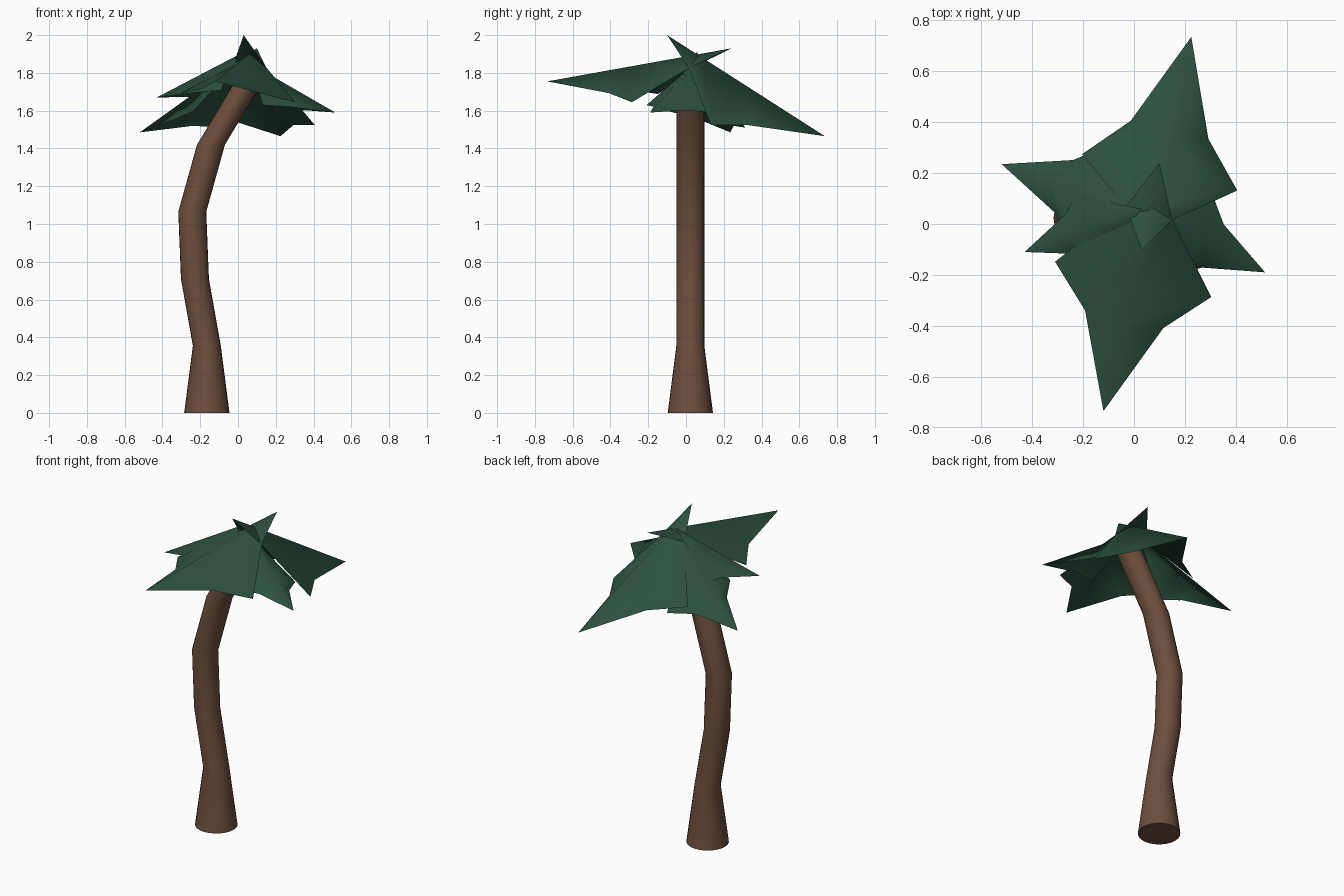
import bpy, bmesh, math
from mathutils import Vector, Matrix

cube = bpy.data.objects.get("Cube")
if cube:
    bpy.data.objects.remove(cube, do_unlink=True)


def make_material(name, color):
    mat = bpy.data.materials.new(name)
    mat.use_nodes = True
    mat.diffuse_color = color
    bsdf = mat.node_tree.nodes["Principled BSDF"]
    bsdf.inputs["Base Color"].default_value = color
    bsdf.inputs["Roughness"].default_value = 0.9
    return mat


bark = make_material("brown bark", (0.15, 0.077, 0.048, 1))
foliage = make_material("dark green leaf", (0.026, 0.082, 0.05, 1))


def finish(bm, name, mat, angle):
    mesh = bpy.data.meshes.new(name)
    bm.to_mesh(mesh)
    bm.free()
    obj = bpy.data.objects.new(name, mesh)
    bpy.context.collection.objects.link(obj)
    mesh.materials.append(mat)
    bpy.ops.object.select_all(action="DESELECT")
    obj.select_set(True)
    bpy.context.view_layer.objects.active = obj
    bpy.ops.object.shade_smooth_by_angle(angle=math.radians(angle))


# Trunk: level rings lofted along a swaying line, (x, z, radius)
def build_trunk(sides=24):
    rings = [(-0.165, 0, 0.12), (-0.165, 0.355, 0.074), (-0.228, 0.71, 0.074),
             (-0.242, 1.065, 0.074), (-0.143, 1.42, 0.074), (0.07, 1.775, 0.074)]
    bm = bmesh.new()
    loops = []
    for x, z, r in rings:
        place = Matrix.Translation((x, 0.023, z))
        loops.append(bmesh.ops.create_circle(bm, segments=sides, radius=r, matrix=place)["verts"])
    for low, high in zip(loops, loops[1:]):
        for i in range(sides):
            j = (i + 1) % sides
            bm.faces.new((low[i], low[j], high[j], high[i]))
    bm.faces.new(loops[0])
    bm.faces.new(loops[-1])
    bmesh.ops.recalc_face_normals(bm, faces=bm.faces)
    finish(bm, "trunk", bark, 40)


# Leaf stations as fractions of length: (along, half width, edge drop)
STATIONS = [(0.21, 0.093, 0.07), (0.5, 0.31, 0.22), (0.65, 0.155, 0.14)]


# Leaf: straight ridge from stem to tip with two drooping halves, one raised by the lean
def build_leaf(name, stem, tip, lean, droop=1.0):
    stem, tip = Vector(stem), Vector(tip)
    axis = tip - stem
    length = axis.length
    up = Vector((0, 0, 1))
    side = axis.cross(up).normalized()
    normal = side.cross(axis).normalized()
    across = side + up * lean

    bm = bmesh.new()
    start, end = bm.verts.new(stem), bm.verts.new(tip)
    rows = []
    for along, width, drop in STATIONS:
        mid = stem + axis * along
        edge = mid - normal * drop * droop * length
        reach = across * width * length
        rows.append([bm.verts.new(p) for p in (edge - reach, mid, edge + reach)])
    for k in (0, 1):
        bm.faces.new((start, rows[0][k], rows[0][k + 1]))
        for near, far in zip(rows, rows[1:]):
            bm.faces.new((near[k], far[k], far[k + 1], near[k + 1]))
        bm.faces.new((rows[-1][k], end, rows[-1][k + 1]))
    bmesh.ops.recalc_face_normals(bm, faces=bm.faces)
    if sum(f.normal.z for f in bm.faces) < 0:
        bmesh.ops.reverse_faces(bm, faces=bm.faces)
    finish(bm, name, foliage, 100)


build_trunk()
build_leaf("front_leaf", (0.10, 0.24, 1.93), (-0.12, -0.735, 1.755), 0.07, 0.8)
build_leaf("back_leaf", (0.03, -0.10, 2.0), (0.225, 0.735, 1.465), -0.06)
build_leaf("left_leaf", (0.03, 0.055, 1.87), (0.515, -0.19, 1.59), 0.1)
build_leaf("right_front_leaf", (0.03, 0.06, 1.91), (-0.43, -0.11, 1.67), -0.15)
build_leaf("right_back_leaf", (0.03, 0.04, 1.88), (-0.52, 0.235, 1.485), -0.2)
